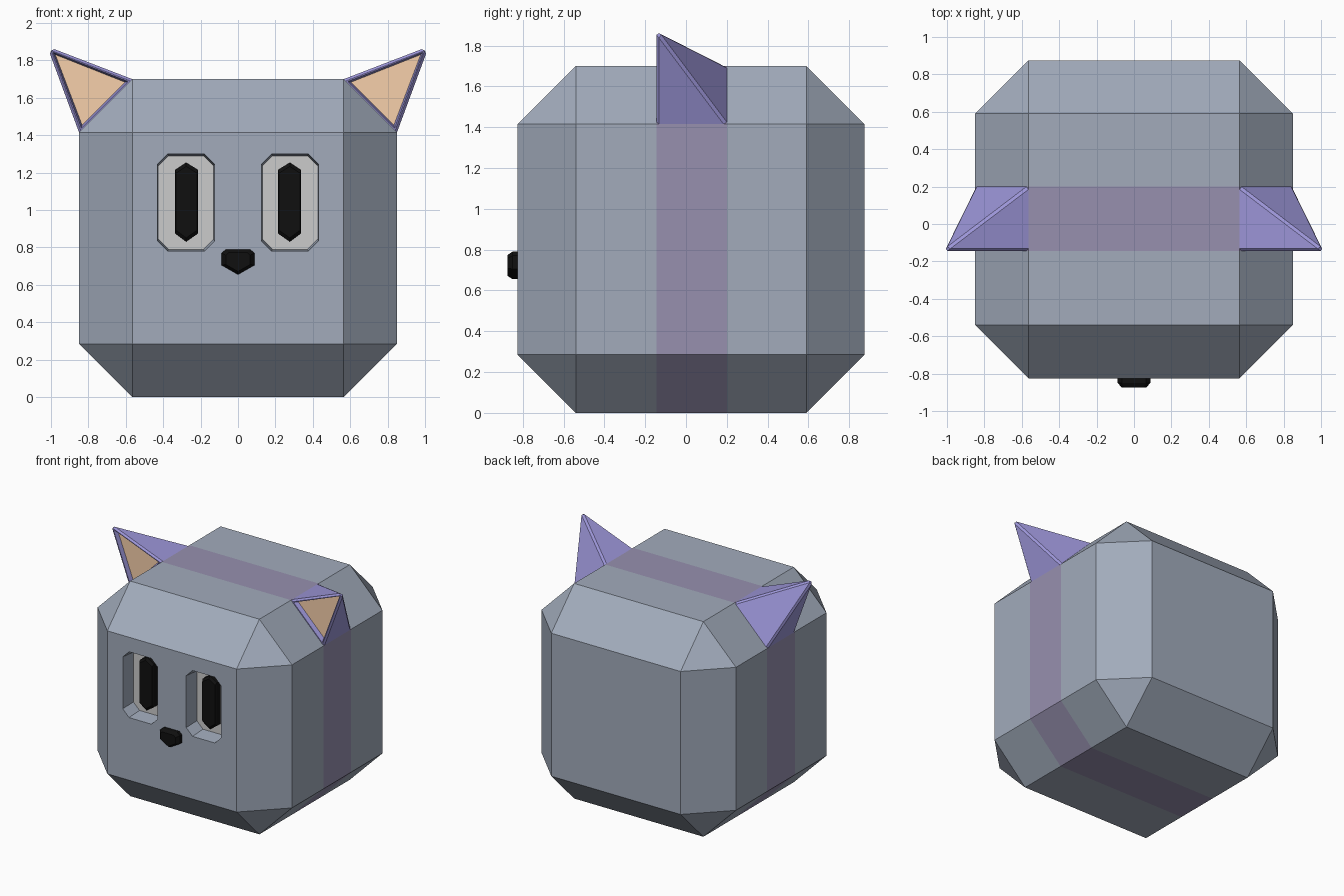
import bpy, bmesh
from mathutils import Vector

if "Cube" in bpy.data.objects:
    bpy.data.objects.remove(bpy.data.objects["Cube"])


def material(name, rgb):
    m = bpy.data.materials.new(name)
    m.diffuse_color = (*rgb, 1)
    m.use_nodes = True
    m.node_tree.nodes["Principled BSDF"].inputs["Base Color"].default_value = m.diffuse_color
    return m


GREY = material("slate", (0.36, 0.41, 0.50))
BAND = material("mauve", (0.31, 0.28, 0.43))
PURPLE = material("purple", (0.33, 0.30, 0.68))
PEACH = material("peach", (0.93, 0.63, 0.41))
WHITE = material("off_white", (0.78, 0.78, 0.76))
BLACK = material("black", (0.005, 0.005, 0.005))


def finish(bm, name, mats, mirror=False):
    bmesh.ops.recalc_face_normals(bm, faces=bm.faces)
    me = bpy.data.meshes.new(name)
    bm.to_mesh(me)
    bm.free()
    for m in mats:
        me.materials.append(m)
    ob = bpy.data.objects.new(name, me)
    bpy.context.collection.objects.link(ob)
    if mirror:
        mod = ob.modifiers.new("mirror", 'MIRROR')
        mod.use_mirror_merge = False
    return ob


def loft(name, pts, sections, mat, mirror=False):
    """Stack copies of an xz outline along y; sections = (y, scale)."""
    bm = bmesh.new()
    cx = (min(p[0] for p in pts) + max(p[0] for p in pts)) / 2
    cz = (min(p[1] for p in pts) + max(p[1] for p in pts)) / 2
    rings = [[bm.verts.new((cx + (x - cx) * s, y, cz + (z - cz) * s)) for x, z in pts]
             for y, s in sections]
    n = len(pts)
    for a, b in zip(rings, rings[1:]):
        for i in range(n):
            bm.faces.new((a[i], a[(i + 1) % n], b[(i + 1) % n], b[i]))
    bm.faces.new(rings[0])
    bm.faces.new(rings[-1])
    return finish(bm, name, [mat], mirror)


def octagon(x0, x1, z0, z1, c):
    return [(x0 + c, z0), (x1 - c, z0), (x1, z0 + c), (x1, z1 - c),
            (x1 - c, z1), (x0 + c, z1), (x0, z1 - c), (x0, z0 + c)]


# Head: chamfered cube with a coloured band around the middle
Y0, Y1 = -0.145, 0.20
bm = bmesh.new()
bmesh.ops.create_cube(bm, size=1.70)
bmesh.ops.translate(bm, verts=bm.verts, vec=(0, 0.025, 0.85))
bmesh.ops.bevel(bm, geom=bm.edges[:], offset=0.285, segments=1, affect='EDGES')
for y in (Y0, Y1):
    bmesh.ops.bisect_plane(bm, geom=bm.verts[:] + bm.edges[:] + bm.faces[:],
                           plane_co=(0, y, 0), plane_no=(0, 1, 0))
for f in bm.faces:
    f.material_index = int(Y0 < f.calc_center_median().y < Y1 and abs(f.normal.y) < 0.1)
head = finish(bm, "head", [GREY, BAND])

# Eye sockets cut into the face
socket = octagon(0.125, 0.43, 0.78, 1.30, 0.055)
cutter = loft("socket_cutter", socket, [(-0.90, 1.0), (-0.825, 1.0), (-0.695, 0.96)], GREY, True)
cutter.hide_render = True
cutter.hide_viewport = False
cut = head.modifiers.new("sockets", 'BOOLEAN')
cut.operation = 'DIFFERENCE'
cut.solver = 'EXACT'
cut.object = cutter
bpy.context.view_layer.objects.active = head
bpy.ops.object.modifier_apply(modifier=cut.name)
bpy.data.objects.remove(cutter)

# Eyes and pupils
loft("eye", socket, [(-0.68, 1.0), (-0.70, 1.0)], WHITE, True)
pupil = [(0.2775, 0.83), (0.337, 0.875), (0.337, 1.215),
         (0.2775, 1.255), (0.213, 1.215), (0.213, 0.875)]
loft("pupil", pupil, [(-0.69, 1.0), (-0.745, 1.0), (-0.76, 0.9)], BLACK, True)

# Nose
nose = [(-0.065, 0.79), (0.065, 0.79), (0.087, 0.77), (0.087, 0.705),
        (0, 0.655), (-0.087, 0.705), (-0.087, 0.77)]
loft("nose", nose, [(-0.80, 1.0), (-0.85, 1.0), (-0.875, 0.75)], BLACK)

# Ears: off-centre pyramids on the top chamfers with a recessed inner face
bm = bmesh.new()
apex = bm.verts.new((1.02, Y0, 1.875))
base = [bm.verts.new(p) for p in ((0.565, Y0, 1.70), (0.85, Y0, 1.415),
                                  (0.85, Y1, 1.415), (0.565, Y1, 1.70))]
for i in range(4):
    bm.faces.new((base[i], base[(i + 1) % 4], apex))
bm.faces.new(base[::-1])
bmesh.ops.recalc_face_normals(bm, faces=bm.faces)
bmesh.ops.bevel(bm, geom=list(apex.link_edges), offset=0.013, segments=1, affect='EDGES')
bm.normal_update()
front = max((f for f in bm.faces if f.normal.y < -0.95), key=lambda f: f.calc_area())
bmesh.ops.inset_individual(bm, faces=[front], thickness=0.012)
bmesh.ops.inset_individual(bm, faces=[front], thickness=0.018, depth=-0.035)
front.material_index = 1
seat = Vector((1, 0, 1)).normalized()
bmesh.ops.delete(bm, geom=[f for f in bm.faces if f.normal.dot(seat) < -0.98], context='FACES')
finish(bm, "ear", [PURPLE, PEACH], True)
